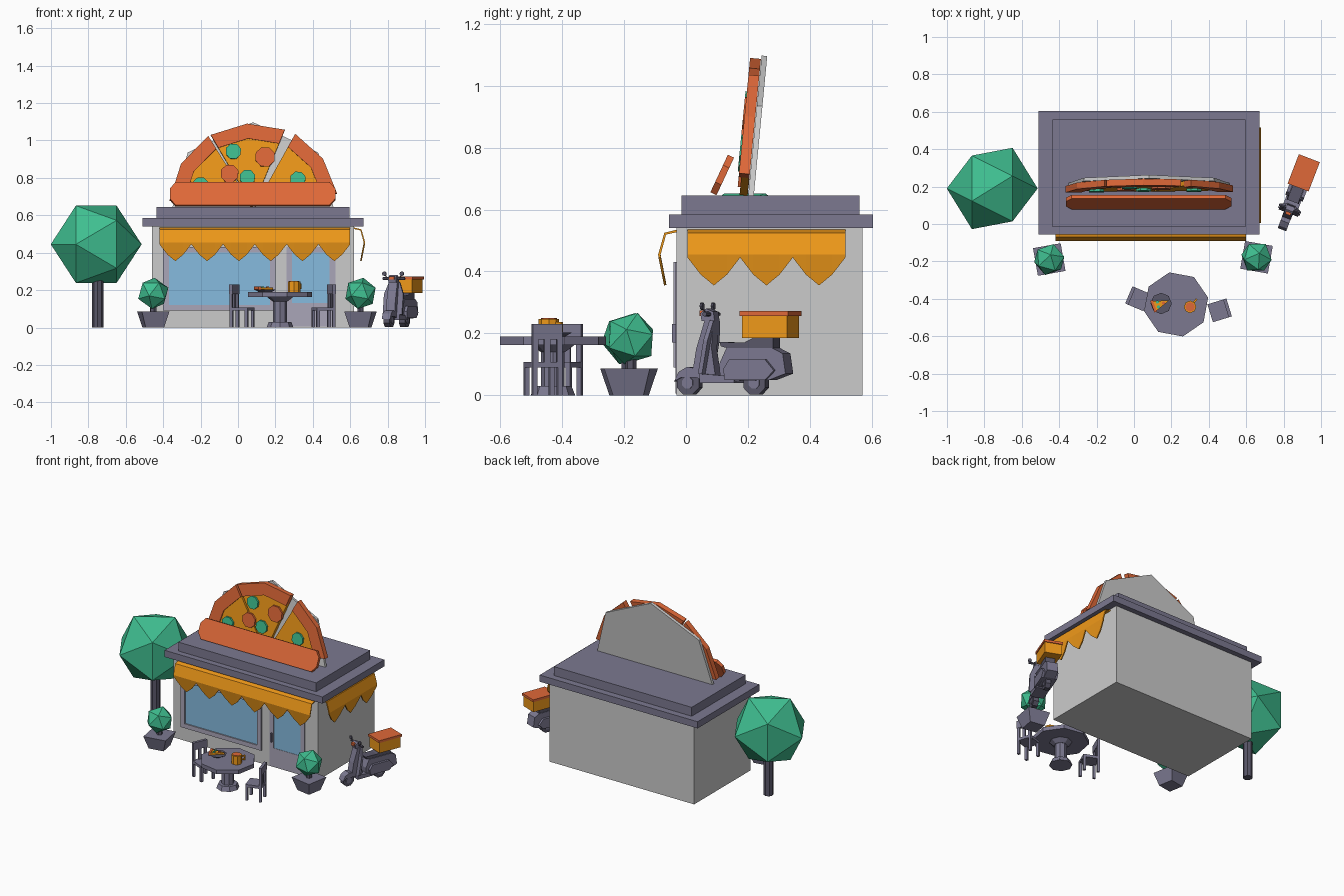
import bpy, bmesh
from math import radians, sin, cos, pi
from mathutils import Matrix, Vector

if "Cube" in bpy.data.objects:
    bpy.data.objects.remove(bpy.data.objects["Cube"])

def material(name, rgb):
    m = bpy.data.materials.new(name)
    m.diffuse_color = (*rgb, 1)
    m.use_nodes = True
    m.node_tree.nodes["Principled BSDF"].inputs["Base Color"].default_value = m.diffuse_color
    return m

SLATE = material("slate", (.2, .19, .28))
DARK = material("dark_slate", (.1, .095, .14))
TRIM = material("trim", (.4, .38, .48))
GLASS = material("glass", (.24, .5, .74))
AMBER = material("amber", (.87, .32, .01))
RED = material("red_orange", (.74, .14, .04))
GREEN = material("green", (.05, .52, .28))

def T(x, y, z=0): return Matrix.Translation((x, y, z))
def R(deg, axis): return Matrix.Rotation(radians(deg), 4, axis)
I = Matrix()

def finish(name, bm, mat, M=I):
    bmesh.ops.recalc_face_normals(bm, faces=bm.faces)
    bm.transform(M)
    me = bpy.data.meshes.new(name)
    bm.to_mesh(me)
    bm.free()
    if mat: me.materials.append(mat)
    ob = bpy.data.objects.new(name, me)
    bpy.context.collection.objects.link(ob)
    return ob

def box(name, a, b, mat=None, M=I):
    """Box between corners a and b."""
    bm = bmesh.new()
    a, b = Vector(a), Vector(b)
    bmesh.ops.create_cube(bm, size=1, matrix=T(*((a + b) / 2)) @ Matrix.Diagonal((*(b - a), 1)))
    return finish(name, bm, mat, M)

def cone(name, r1, r2, z0, z1, n, mat, M=I, spin=0):
    bm = bmesh.new()
    bmesh.ops.create_cone(bm, cap_ends=True, segments=n, radius1=r1, radius2=r2, depth=z1 - z0,
                          matrix=T(0, 0, (z0 + z1) / 2) @ R(spin, 'Z'))
    return finish(name, bm, mat, M)

def slab(name, pts, thick, mat, M=I):
    """Profile in the xz plane, extruded along y about its middle."""
    bm = bmesh.new()
    f, b = [[bm.verts.new((x, y, z)) for x, z in pts] for y in (-thick / 2, thick / 2)]
    bm.faces.new(f)
    bm.faces.new(b[::-1])
    for i in range(len(pts)):
        j = (i + 1) % len(pts)
        bm.faces.new((f[i], f[j], b[j], b[i]))
    return finish(name, bm, mat, M)

def foliage(name, r, M):
    bm = bmesh.new()
    bmesh.ops.create_icosphere(bm, subdivisions=1, radius=r)
    return finish(name, bm, GREEN, M)

def rod(name, a, b, r, mat, M=I, n=6):
    a, b = Vector(a), Vector(b)
    q = (b - a).to_track_quat('Z', 'Y').to_matrix().to_4x4()
    return cone(name, r, r, 0, (b - a).length, n, mat, M @ T(*a) @ q)

# Building and roof
box("walls", (-.46, -.03, 0), (.62, .57, .56))
box("roof_cornice", (-.51, -.055, .54), (.67, .605, .585), SLATE)
box("roof_slab", (-.435, -.015, .58), (.595, .56, .645), SLATE)

# Window and door
def frame(name, x0, x1, z0, z1, w, wb, y):
    box(name + "_left", (x0, y, z0), (x0 + w, -.02, z1), TRIM)
    box(name + "_right", (x1 - w, y, z0), (x1, -.02, z1), TRIM)
    box(name + "_top", (x0 + w, y, z1 - w), (x1 - w, -.02, z1), TRIM)
    box(name + "_bottom", (x0 + w, y, z0), (x1 - w, -.02, z0 + wb), TRIM)
    box(name + "_glass", (x0 + w, -.032, z0 + wb), (x1 - w, -.02, z1 - w), GLASS)
frame("window", -.40, .20, .09, .43, .03, .03, -.04)
frame("door", .26, .52, .005, .43, .03, .125, -.034)
box("door_handle", (.272, -.045, .17), (.282, -.03, .23), SLATE)

# Scalloped awnings
def awning(name, n, M):
    bm = bmesh.new()
    edge = (.445, .39, .355, .39)
    cols = []
    for i in range(4 * n + 1):
        z = edge[i % 4]
        rows = ((0, .535), (.04, .525), (.06, .455), (.06 - (.45 - z) * .2, z))
        cols.append([bm.verts.new((i * .17 / 4, -o, h)) for o, h in rows])
    for a, b in zip(cols, cols[1:]):
        for k in range(3):
            bm.faces.new((a[k], b[k], b[k + 1], a[k + 1]))
    s = finish(name, bm, AMBER, M).modifiers.new("thickness", 'SOLIDIFY')
    s.thickness = .008
awning("front_awning", 6, T(-.42, -.03))
awning("side_awning", 3, T(.62, .005) @ R(90, 'Z'))

# Pizza sign, leaning back
S = T(.08, .2, .645) @ R(-5.5, 'X')
def polar(r, degs): return [(r * cos(radians(d)), r * sin(radians(d))) for d in degs]
slab("sign_backing", [(-.43, 0)] + polar(.455, (140, 90, 40)) + [(.43, 0)], .018, None, S @ T(0, .01))
for side, angs, dx in (("left", (176, 149, 122), -.003), ("middle", (120.5, 94, 67.5), 0), ("right", (61, 35, 9), .01)):
    M = S @ T(dx, 0)
    slab(side + "_slice_cheese", [(0, 0)] + polar(.37, angs), .026, AMBER, M @ T(0, -.014))
    slab(side + "_slice_crust", polar(.445, angs) + polar(.365, angs[::-1]), .035, RED, M @ T(0, -.018))
for i, (x, z, r, m) in enumerate(((-.105, .295, .043, GREEN), (-.03, .155, .043, GREEN), (.24, .145, .043, GREEN),
                                  (-.28, .115, .043, GREEN), (.065, .265, .055, RED), (-.125, .175, .05, RED))):
    slab(f"topping_{i}", [(x + a, z + b) for a, b in polar(r, range(20, 380, 45))], .02, m, S @ T(0, -.03))
w, h = .442, .067
slab("sign_front_crust", [(-w, .03), (-w + .03, h), (w - .03, h), (w, .03), (w, -.03), (w - .03, -h), (-w + .03, -h), (-w, -.03)],
     .022, RED, T(.078, .117, .712) @ R(-25, 'X'))

# Tree
cone("tree_trunk", .03, .03, 0, .3, 8, DARK, T(-.75, .19))
foliage("tree_crown", .243, T(-.758, .19, .445) @ R(90, 'Y') @ R(18, 'Z'))

# Potted bushes
for side, x, y, a in (("left", -.453, -.19, 10), ("right", .655, -.178, -10)):
    M = T(x, y) @ R(a, 'Z')
    cone(side + "_pot", .05 * 2 ** .5, .075 * 2 ** .5, 0, .086, 4, SLATE, M, 45)
    cone(side + "_bush_stem", .018, .018, .08, .13, 6, DARK, M)
    foliage(side + "_bush", .087, M @ T(0, 0, .183) @ R(70, 'Y') @ R(18, 'Z'))

# Table
M = T(.225, -.43)
cone("table_top", .175, .175, .163, .19, 8, SLATE, M, 12)
cone("table_collar", .04, .07, .14, .163, 8, SLATE, M)
cone("table_column", .038, .038, .02, .15, 8, SLATE, M)
cone("table_base", .072, .06, 0, .03, 8, SLATE, M)

# Chairs, facing +x locally
def chair(name, M):
    box(name + "_seat", (-.052, -.05, .09), (.052, .05, .108), SLATE, M)
    for x in (-.044, .044):
        for y in (-.042, .042):
            box(name + "_leg", (x - .008, y - .008, 0), (x + .008, y + .008, .09), SLATE, M)
    for y in (-.041, .041):
        box(name + "_back_post", (-.052, y - .009, .108), (-.038, y + .009, .2), SLATE, M)
    box(name + "_back_top", (-.054, -.05, .18), (-.036, .05, .23), SLATE, M)
    box(name + "_back_slat", (-.05, -.01, .108), (-.04, .01, .18), SLATE, M)
chair("left_chair", T(.022, -.4) @ R(-23, 'Z'))
chair("right_chair", T(.457, -.462) @ R(197, 'Z'))

# Plate with pizza slice, and mug
M = T(.145, -.425)
cone("plate", .035, .057, .19, .203, 8, DARK, M)
wedge = R(20, 'Z') @ R(90, 'X')
slab("served_slice", [(-.042, -.03), (.045, 0), (-.042, .03)], .012, AMBER, M @ T(0, 0, .209) @ wedge)
slab("served_slice_crust", [(-.05, -.033), (-.036, -.033), (-.036, .033), (-.05, .033)], .018, RED, M @ T(0, 0, .21) @ wedge)
for x, y, m in ((-.02, .008, GREEN), (.012, .002, RED), (-.015, -.018, GREEN)):
    cone("served_topping", .009, .009, .21, .22, 6, m, M @ T(x, y))
M = T(.3, -.443)
cone("mug", .033, .033, .19, .247, 8, AMBER, M)
cone("mug_drink", .026, .026, .24, .249, 8, RED, M)
H = M @ R(50, 'Z')
for z in (.205, .228):
    box("mug_handle_bar", (.025, -.005, z), (.055, .005, z + .008), AMBER, H)
box("mug_handle_grip", (.047, -.005, .205), (.055, .005, .236), AMBER, H)

# Scooter: local +y runs from front wheel to rear
K = T(.807, .012) @ R(-21, 'Z')
P = K @ R(90, 'Z')  # side profiles given as (y, z)
for name, y in (("front", 0), ("rear", .23)):
    M = K @ T(0, y, .04) @ R(90, 'Y')
    cone(name + "_wheel", .041, .041, -.017, .017, 8, DARK, M, 22.5)
    cone(name + "_hub", .02, .02, -.021, .021, 8, SLATE, M, 22.5)
slab("front_fender", [(-.045, .045), (-.03, .075), (.0, .092), (.04, .085), (.05, .05), (.03, .058), (-.02, .058)], .048, SLATE, P)
slab("front_column", [(.02, .08), (.032, .15), (.062, .245), (.09, .245), (.085, .15), (.1, .05), (.06, .05)], .05, SLATE, P)
slab("leg_shield", [(-.055, .06), (-.055, .17), (-.03, .235), (.03, .235), (.055, .17), (.055, .06)], .014, SLATE,
     K @ T(0, .046, .01) @ R(-10, 'X'))
slab("floorboard", [(.05, .04), (.05, .07), (.17, .06), (.17, .04)], .085, SLATE, P)
slab("rear_body", [(.12, .045), (.115, .1), (.14, .152), (.3, .152), (.335, .135), (.345, .07), (.29, .05)], .07, SLATE, P)
slab("side_panels", [(.14, .05), (.135, .085), (.155, .115), (.28, .115), (.31, .08), (.28, .05)], .1, SLATE, P)
slab("scooter_seat", [(.12, .158), (.115, .172), (.2, .17), (.23, .185), (.3, .185), (.3, .15), (.15, .15)], .062, DARK, P)
box("delivery_box", (-.055, .202, .185), (.055, .358, .258), AMBER, K)
box("delivery_box_lid", (-.06, .196, .256), (.06, .364, .272), RED, K)
slab("handlebar_head", [(.05, .24), (.045, .265), (.065, .28), (.09, .27), (.095, .24)], .045, SLATE, P)
box("headlight", (-.014, .04, .256), (.014, .055, .274), RED, K)
rod("handlebar", (-.062, .075, .262), (.062, .075, .262), .008, DARK, K)
for s in (-1, 1):
    rod("mirror_stalk", (s * .035, .07, .262), (s * .05, .062, .288), .003, DARK, K)
    rod("mirror", (s * .05, .058, .288), (s * .05, .066, .288), .012, DARK, K, 8)
